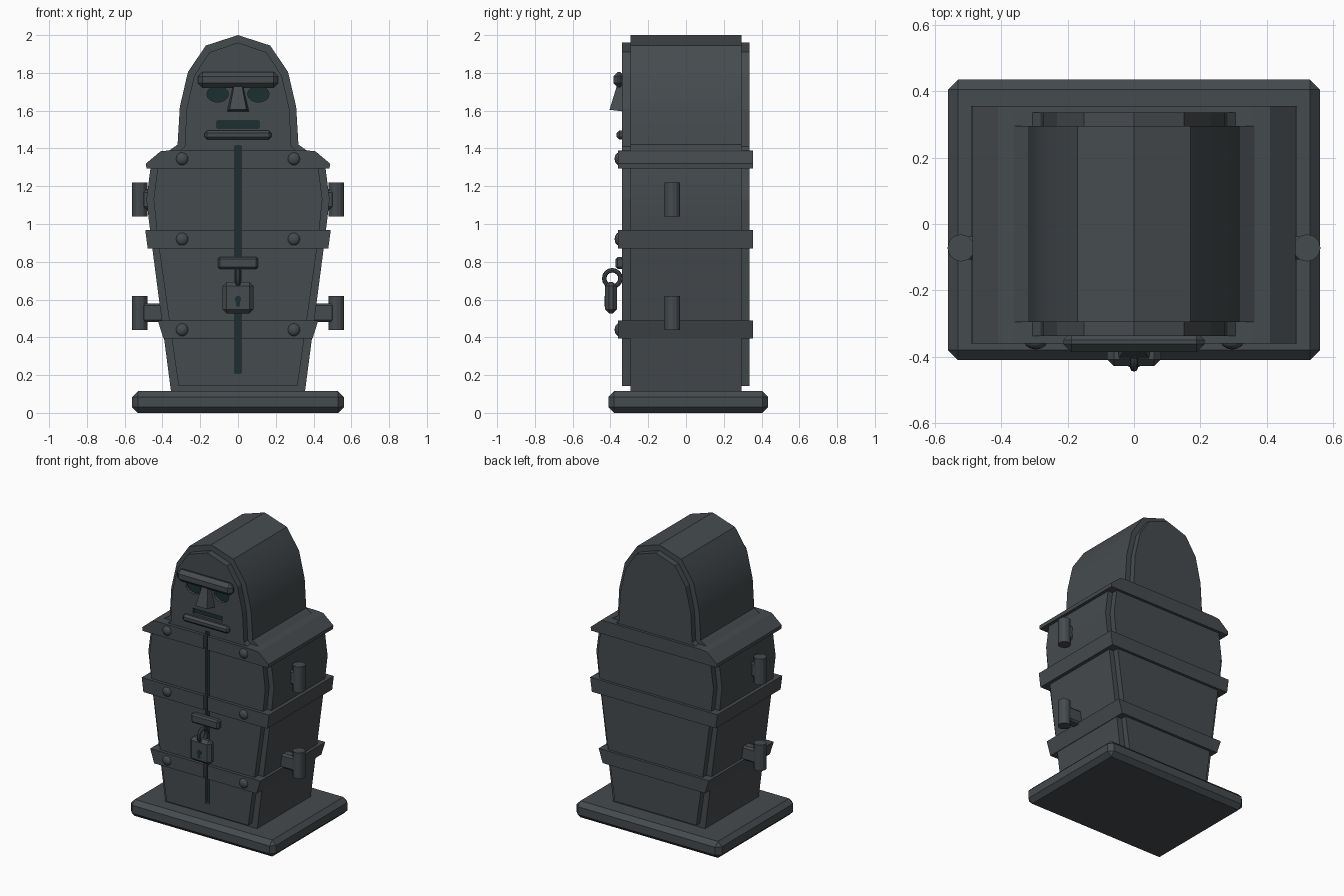
import bpy, bmesh, math

cube = bpy.data.objects.get("Cube")
if cube:
    bpy.data.objects.remove(cube, do_unlink=True)


def material(name, color):
    m = bpy.data.materials.new(name)
    m.use_nodes = True
    m.diffuse_color = color
    m.node_tree.nodes["Principled BSDF"].inputs["Base Color"].default_value = color
    return m


IRON = material("dark iron", (0.06, 0.07, 0.077, 1))
SHADOW = material("dark green recess", (0.012, 0.028, 0.03, 1))


def finish(obj, name, mat, bevel=0, smooth=False):
    obj.name = name
    obj.data.materials.append(mat)
    if bevel:
        mod = obj.modifiers.new("Bevel", "BEVEL")
        mod.width = bevel
        mod.segments = 1
    if smooth:
        bpy.ops.object.select_all(action="DESELECT")
        obj.select_set(True)
        bpy.context.view_layer.objects.active = obj
        bpy.ops.object.shade_smooth_by_angle(angle=math.radians(35))
    return obj


def prism(name, half, y0, y1, mat=IRON, bevel=0, smooth=False):
    """Mirror a half outline (x, z) across x = 0 and extrude it along y."""
    outline = half + [(-x, z) for x, z in reversed(half) if x > 0]
    bm = bmesh.new()
    face = bm.faces.new([bm.verts.new((x, y0, z)) for x, z in outline])
    grown = bmesh.ops.extrude_face_region(bm, geom=[face])["geom"]
    verts = [g for g in grown if isinstance(g, bmesh.types.BMVert)]
    bmesh.ops.translate(bm, verts=verts, vec=(0, y1 - y0, 0))
    bmesh.ops.recalc_face_normals(bm, faces=bm.faces)
    mesh = bpy.data.meshes.new(name)
    bm.to_mesh(mesh)
    bm.free()
    obj = bpy.data.objects.new(name, mesh)
    bpy.context.collection.objects.link(obj)
    return finish(obj, name, mat, bevel, smooth)


def box(name, x, y, z, mat=IRON, bevel=0):
    """Box from (low, high) pairs on each axis."""
    lo, hi = zip(x, y, z)
    bpy.ops.mesh.primitive_cube_add(size=1, location=[(a + b) / 2 for a, b in zip(lo, hi)])
    obj = bpy.context.object
    size = [b - a for a, b in zip(lo, hi)]
    for v in obj.data.vertices:
        v.co = [c * s for c, s in zip(v.co, size)]
    return finish(obj, name, mat, bevel)


def disc(name, x, z, y0, y1, rx, rz, mat):
    """Elliptical cylinder along y."""
    bpy.ops.mesh.primitive_cylinder_add(vertices=16, radius=1, depth=1,
                                        location=(x, (y0 + y1) / 2, z),
                                        rotation=(math.pi / 2, 0, 0))
    obj = bpy.context.object
    for v in obj.data.vertices:
        v.co = (v.co.x * rx, v.co.y * rz, v.co.z * (y1 - y0))
    return finish(obj, name, mat)


# Base slab
box("base", (-0.56, 0.56), (-0.41, 0.435), (0, 0.115), bevel=0.03)

# Coffin shell and the narrower panel forming front and back faces
prism("shell", [(0.355, 0.115), (0.46, 0.92), (0.485, 1.13), (0.46, 1.32), (0.37, 1.385),
                (0.32, 1.42), (0.308, 1.62), (0.265, 1.805), (0.17, 1.945), (0, 2)],
      -0.295, 0.295, smooth=True)
panel = prism("front_and_back_panel",
              [(0.315, 0.143), (0.425, 0.92), (0.447, 1.13), (0.425, 1.3), (0.34, 1.36),
               (0.282, 1.41), (0.272, 1.61), (0.232, 1.785), (0.15, 1.91), (0, 1.96)],
              -0.338, 0.336)

# Wrapping bands; the top one forms the shoulders
bands = [prism(name, half, -0.36, 0.355) for name, half in (
    ("lower_band", [(0.395, 0.395), (0.425, 0.49)]),
    ("middle_band", [(0.478, 0.87), (0.491, 0.968)]),
    ("shoulder_band", [(0.485, 1.295), (0.487, 1.32), (0.41, 1.385), (0.36, 1.39)]))]

# Recessed door seam, mouth slot and eyes
FLOOR, FRONT = -0.315, -0.5


def cut(cutter, targets):
    cutter.hide_render = True
    cutter.hide_viewport = True
    cutter.display_type = "WIRE"
    for t in targets:
        mod = t.modifiers.new("Cut", "BOOLEAN")
        mod.operation = "DIFFERENCE"
        mod.solver = "EXACT"
        mod.object = cutter


seam = ((-0.016, 0.016), (0.21, 1.412))
mouth = ((-0.112, 0.112), (1.507, 1.545))
for name, (xs, zs), targets in (("door_seam", seam, [panel] + bands),
                                ("mouth_slot", mouth, [panel])):
    cut(box(name + "_cutter", xs, (FRONT, FLOOR), zs, SHADOW), targets)
    box(name, xs, (FLOOR - 0.004, FLOOR + 0.004), zs, SHADOW)
for side, label in ((1, "left"), (-1, "right")):
    x = side * 0.108
    cut(disc(label + "_eye_cutter", x, 1.688, FRONT, FLOOR, 0.057, 0.043, SHADOW), [panel])
    disc(label + "_eye", x, 1.688, FLOOR - 0.004, FLOOR + 0.004, 0.057, 0.043, SHADOW)

# Face: brow, lower lip and wedge nose
box("brow", (-0.213, 0.213), (-0.385, -0.325), (1.722, 1.805), bevel=0.024)
box("lower_lip", (-0.177, 0.177), (-0.367, -0.325), (1.447, 1.495), bevel=0.014)
nose = prism("nose", [(0.06, 1.595), (0.025, 1.745)], -0.405, -0.325)
for v in nose.data.vertices:
    if v.co.y < -0.4:
        v.co.x *= 0.75
        if v.co.z > 1.7:
            v.co.y = -0.362
        else:
            v.co.z += 0.01

# Domed rivets on the front of the bands
for z in (0.44, 0.92, 1.345):
    for side, label in ((1, "left"), (-1, "right")):
        bpy.ops.mesh.primitive_uv_sphere_add(segments=12, ring_count=8, radius=1,
                                             location=(side * 0.296, -0.355, z))
        rivet = bpy.context.object
        for v in rivet.data.vertices:
            v.co = (v.co.x * 0.034, v.co.y * 0.023, v.co.z * 0.034)
        finish(rivet, label + "_rivet", IRON, smooth=True)

# Side hinges: a pin with a bracket into the shell
for z, inner in ((0.53, 0.38), (1.13, 0.44)):
    for side, label in ((1, "left"), (-1, "right")):
        bpy.ops.mesh.primitive_cylinder_add(vertices=12, radius=0.041, depth=0.18,
                                            location=(side * 0.521, -0.072, z))
        finish(bpy.context.object, label + "_hinge_pin", IRON)
        box(label + "_hinge_bracket", sorted((side * inner, side * 0.51)),
            (-0.107, -0.037), (z - 0.05, z + 0.05), bevel=0.012)

# Latch and hanging padlock
box("latch", (-0.106, 0.106), (-0.372, -0.325), (0.762, 0.825), bevel=0.01)
bpy.ops.mesh.primitive_torus_add(major_radius=0.043, minor_radius=0.012, major_segments=16,
                                 minor_segments=8, location=(0, -0.39, 0.712),
                                 rotation=(0, math.pi / 2, 0))
finish(bpy.context.object, "padlock_shackle", IRON, smooth=True)
box("padlock_body", (-0.081, 0.081), (-0.428, -0.366), (0.527, 0.692), bevel=0.02)
disc("keyhole_top", 0, 0.602, -0.431, -0.425, 0.017, 0.017, SHADOW)
box("keyhole_slot", (-0.011, 0.011), (-0.4305, -0.425), (0.562, 0.602), SHADOW)
